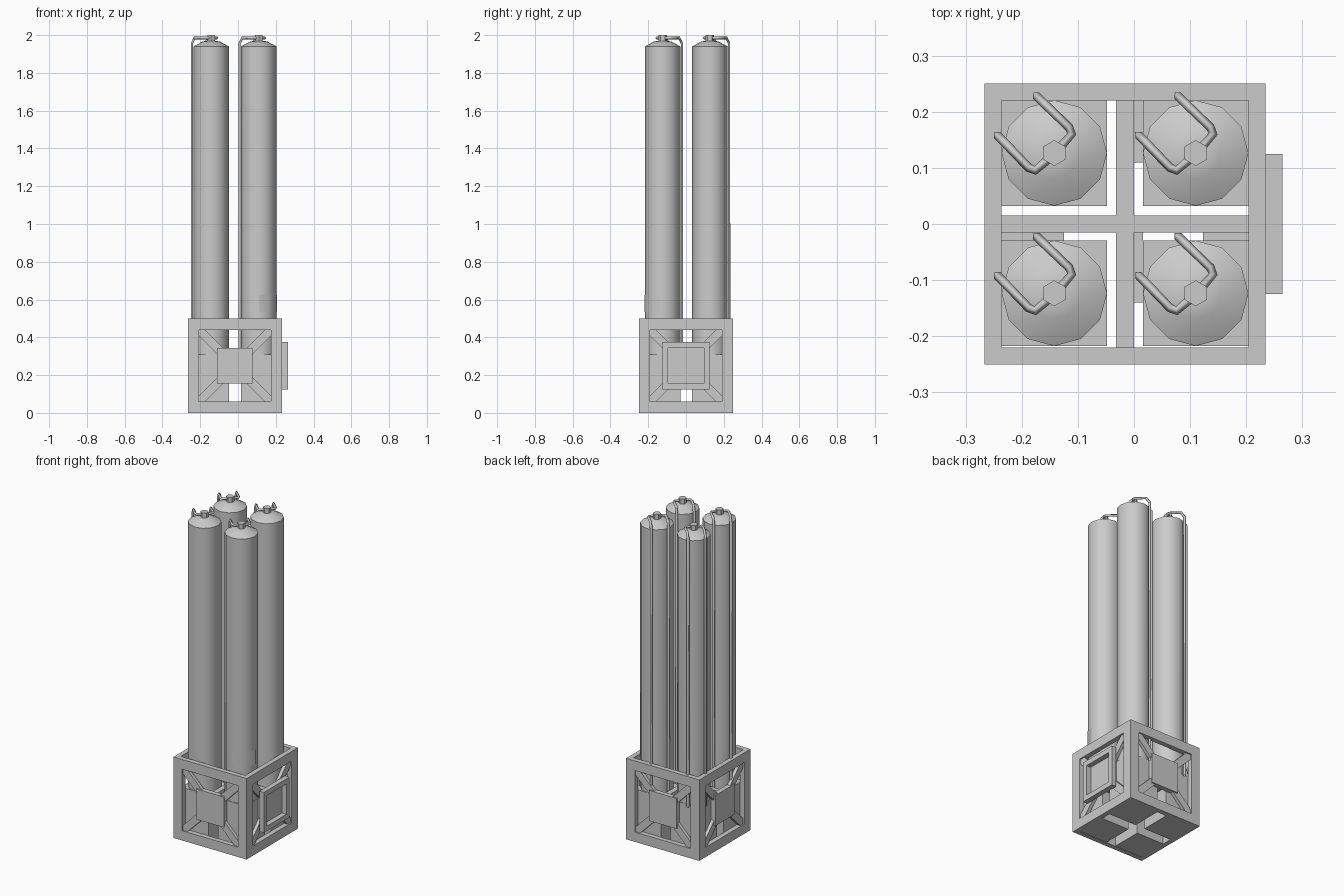
import bpy, bmesh
from math import pi, cos, sin, radians
from mathutils import Vector, Matrix

if "Cube" in bpy.data.objects:
    bpy.data.objects.remove(bpy.data.objects["Cube"])

CX = -0.016                      # centre of the base frame in x
ZC = 0.25                        # mid height of the base frame


def finish(name, bm, smooth=False):
    bmesh.ops.recalc_face_normals(bm, faces=bm.faces)
    me = bpy.data.meshes.new(name)
    bm.to_mesh(me)
    bm.free()
    ob = bpy.data.objects.new(name, me)
    bpy.context.collection.objects.link(ob)
    bpy.ops.object.select_all(action='DESELECT')
    ob.select_set(True)
    bpy.context.view_layer.objects.active = ob
    if smooth:
        bpy.ops.object.shade_smooth_by_angle(angle=radians(35))
    return ob


def box(name, x0, x1, y0, y1, z0, z1, m=Matrix()):
    bm = bmesh.new()
    bmesh.ops.create_cube(bm, size=1)
    for v in bm.verts:
        v.co = m @ Vector(((x0 + x1) / 2 + v.co.x * (x1 - x0),
                           (y0 + y1) / 2 + v.co.y * (y1 - y0),
                           (z0 + z1) / 2 + v.co.z * (z1 - z0)))
    return finish(name, bm)


def cut(ob, *cutters):
    for c in cutters:
        c.hide_render = True
        mod = ob.modifiers.new("cut", 'BOOLEAN')
        mod.operation = 'DIFFERENCE'
        mod.solver = 'EXACT'
        mod.object = c
        bpy.context.view_layer.objects.active = ob
        bpy.ops.object.modifier_apply(modifier=mod.name)
        bpy.data.objects.remove(c)


def lathe(name, profile, sides, x, y, start=pi / 2):
    bm = bmesh.new()
    rings = [[bm.verts.new((x + r * cos(start + 2 * pi * i / sides),
                            y + r * sin(start + 2 * pi * i / sides), z))
              for i in range(sides)] for r, z in profile]
    for a, b in zip(rings, rings[1:]):
        for i in range(sides):
            j = (i + 1) % sides
            bm.faces.new((a[i], a[j], b[j], b[i]))
    bm.faces.new(rings[0])
    bm.faces.new(rings[-1])
    return finish(name, bm, True)


def strap(name, pts, x, y, half, thick, mirror=False):
    # square section swept along a path; mirrored over the tank's 135 degree axis
    cu = bpy.data.curves.new(name, 'CURVE')
    cu.dimensions = '3D'
    sp = cu.splines.new('POLY')
    sp.points.add(len(pts) - 1)
    for p, (px, py, pz) in zip(sp.points, pts):
        if mirror:
            px, py = -py, -px
        p.co = (x + px, y + py, pz, 1)
    cu.bevel_depth = half
    cu.bevel_resolution = 0
    ob = bpy.data.objects.new(name, cu)
    bpy.context.collection.objects.link(ob)
    return ob


# base frame: open-topped cube with four square windows
frame = box("base_frame", CX - .25, CX + .25, -.25, .25, 0, .5)
cut(frame,
    box("cut_inner", CX - .22, CX + .22, -.22, .22, -.1, .6),
    box("cut_window_y", CX - .19, CX + .19, -.4, .4, .06, .44),
    box("cut_window_x", CX - .4, CX + .4, -.19, .19, .06, .44))

# centre plate and four diagonal struts in every window
for k, side in enumerate(("front", "right", "back", "left")):
    m = Matrix.Translation((CX, 0, ZC)) @ Matrix.Rotation(k * pi / 2, 4, 'Z')
    box(side + "_plate", -.094, .094, -.25, -.22, -.094, .094, m)
    for q in range(4):
        r = m @ Matrix.Rotation(pi / 4 + q * pi / 2, 4, 'Y')
        box(f"{side}_strut_{q}", .11, .275, -.242, -.222, -.022, .022, r)

# docking ring on the right side
dock = box("dock_ring", CX + .25, CX + .281, -.125, .125, .125, .375)
cut(dock, box("cut_dock", CX + .2, CX + .4, -.094, .094, .156, .344))

# inner cross beams and short side bars
box("cross_beam_x", CX - .22, CX + .22, -.015, .015, .17, .33)
box("cross_beam_front", -.032, 0, -.22, -.015, .17, .33)
box("cross_beam_back", -.032, 0, .015, .22, .17, .33)
box("side_bar_left", -.236, -.125, -.03, -.015, .2, .3)
box("side_bar_right", .123, .204, -.03, -.015, .2, .3)
box("side_bar_back", 0, .016, .11, .22, .2, .3)
box("side_bar_front", 0, .016, -.14, -.015, .2, .3)

# four tanks, each on a square foot with a hex valve and two straps
tank_profile = [(.094, .31), (.094, 1.94), (.046, 1.966), (.022, 1.97)]
strap_path = [(-.012, -.012, 1.985), (-.034, -.031, 1.985), (-.046, -.026, 1.985),
              (-.088, .018, 1.985), (-.102, .032, 1.955), (-.102, .032, .3)]
n = 0
for x in (-.142, .11):
    for y in (-.1235, .1265):
        n += 1
        box(f"tank_foot_{n}", x - .094, x + .094, y - .094, y + .094, 0, .31)
        lathe(f"tank_{n}", tank_profile, 12, x, y)
        lathe(f"valve_{n}", [(.023, 1.965), (.023, 2.0)], 6, x, y)
        for s in (False, True):
            strap(f"strap_{n}_{int(s)}", strap_path, x, y, .008, .006, s)

# curved plate on the front right tank
bm = bmesh.new()
cols = [[bm.verts.new((.11 + .0955 * cos(-pi * a / 6), -.1235 + .0955 * sin(-pi * a / 6), z))
         for z in (.535, .625)] for a in range(4)]
for a, b in zip(cols, cols[1:]):
    bm.faces.new((a[0], b[0], b[1], a[1]))
finish("tank_plate", bm, True)
